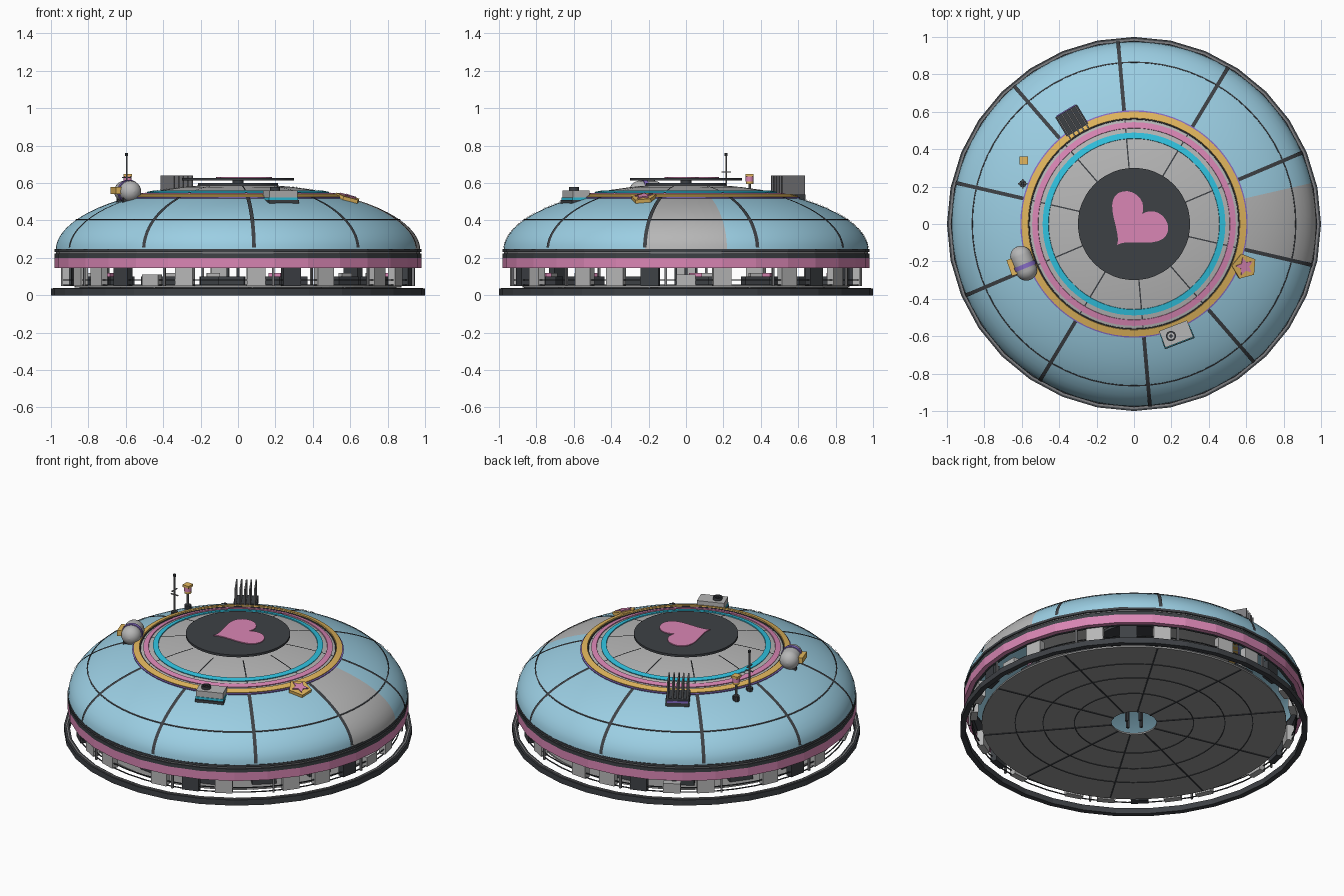
import bpy, bmesh, math
from math import sin, cos, radians, pi
from mathutils import Matrix, Vector

if "Cube" in bpy.data.objects:
    bpy.data.objects.remove(bpy.data.objects["Cube"])


def material(name, r, g, b):
    m = bpy.data.materials.new(name)
    m.use_nodes = True
    m.diffuse_color = (r, g, b, 1)
    m.node_tree.nodes["Principled BSDF"].inputs["Base Color"].default_value = (r, g, b, 1)
    return m


BLUE = material("sky blue", .33, .62, .77)
GREY = material("light grey", .47, .47, .47)
DARK = material("charcoal", .048, .053, .06)
FLOOR = material("floor grey", .3, .3, .3)
MID = material("mid grey", .2, .2, .21)
PINK = material("pink", .7, .24, .46)
GOLD = material("gold", .76, .47, .11)
CYAN = material("cyan", .03, .54, .74)
PURPLE = material("purple", .24, .15, .56)


def finish(name, bm, mats, smooth=False):
    me = bpy.data.meshes.new(name)
    bmesh.ops.recalc_face_normals(bm, faces=bm.faces)
    bm.to_mesh(me)
    bm.free()
    for m in mats:
        me.materials.append(m)
    ob = bpy.data.objects.new(name, me)
    bpy.context.collection.objects.link(ob)
    if smooth:
        bpy.ops.object.select_all(action='DESELECT')
        ob.select_set(True)
        bpy.context.view_layer.objects.active = ob
        bpy.ops.object.shade_smooth_by_angle(angle=radians(35))
    return ob


def lathe(name, profile, mats, segs=32, closed=True, smooth=False, M=Matrix(), rule=None, start=0):
    """Spin a radius/height profile about the z axis."""
    bm = bmesh.new()
    angles = [start + 2 * pi * i / segs for i in range(segs)]
    rings = [[bm.verts.new(M @ Vector((r * cos(a), r * sin(a), z))) for a in angles] for r, z in profile]
    pairs = list(zip(rings, rings[1:])) + ([(rings[-1], rings[0])] if closed else [])
    for j, (low, high) in enumerate(pairs):
        for i in range(segs):
            k = (i + 1) % segs
            f = bm.faces.new((low[i], low[k], high[k], high[i]))
            if rule:
                f.material_index = rule(j, angles[i])
    bmesh.ops.remove_doubles(bm, verts=bm.verts, dist=1e-6)
    return finish(name, bm, mats, smooth)


def band(name, r0, r1, z0, z1, mat, segs=32, smooth=False, M=Matrix()):
    return lathe(name, [(r0, z0), (r0, z1), (r1, z1), (r1, z0)], [mat], segs, True, smooth, M)


def boxes(name, parts, mat, M=Matrix()):
    """parts: (centre, size) pairs, or (centre, size, matrix)."""
    bm = bmesh.new()
    for p in parts:
        frame = p[2] if len(p) > 2 else M
        bmesh.ops.create_cube(bm, matrix=frame @ Matrix.Translation(p[0]) @ Matrix.Diagonal((*p[1], 1)))
    return finish(name, bm, [mat])


def plate(name, outline, depth, mat, M):
    """Extruded flat outline."""
    bm = bmesh.new()
    f = bm.faces.new([bm.verts.new((x, y, 0)) for x, y in outline])
    top = bmesh.ops.extrude_face_region(bm, geom=[f])["geom"]
    bmesh.ops.translate(bm, verts=[v for v in top if isinstance(v, bmesh.types.BMVert)], vec=(0, 0, depth))
    bm.transform(M)
    return finish(name, bm, [mat])


def spot(deg, r, z, tilt=0):
    """Frame with local x pointing outward from the dome axis."""
    return (Matrix.Rotation(radians(deg), 4, 'Z') @ Matrix.Translation((r, 0, z))
            @ Matrix.Rotation(radians(tilt), 4, 'Y'))


# Dome shell
RIM, BASE_Z, RISE = .975, .24, .355


def on_dome(r, lift=0):
    t = math.acos(r / RIM)
    return r + lift * .3, BASE_Z + RISE * sin(t) + lift


radii = [RIM * cos(i * pi / 36) for i in range(11)] + [.6, .56, .5, .4, .3, .2, .1, .0001]


def dome_rule(j, a):
    deg = math.degrees(a) % 360
    return 1 if radii[j] < .59 or deg < 12.9 or deg > 346.9 else 0


lathe("dome", [on_dome(r) for r in radii], [BLUE, GREY], 180, False, True, rule=dome_rule, start=radians(-13))


# Dome seams
def seams(name, r0, r1, width, steps):
    bm = bmesh.new()
    for k in range(10):
        R = Matrix.Rotation(radians(23 + 36 * k), 4, 'Z')
        last = None
        for i in range(steps + 1):
            t = math.acos(r0 / RIM) * (1 - i / steps) + math.acos(r1 / RIM) * i / steps
            x, z = (RIM + .005) * cos(t), BASE_Z + (RISE + .005) * sin(t)
            row = [bm.verts.new(R @ Vector((x, s * width / 2, z))) for s in (-1, 1)]
            if last:
                bm.faces.new((last[0], last[1], row[1], row[0]))
            last = row
    return finish(name, bm, [DARK])


seams("dome_seams", .6, .974, .02, 14)
seams("cap_seams", .28, .56, .007, 6)


def dome_ring(name, r0, r1, lift, mat):
    lathe(name, [on_dome(r0), on_dome(r0, lift), on_dome(r1, lift), on_dome(r1)], [mat], 72, True, True)


dome_ring("panel_ring_seam", .862, .868, .003, DARK)
dome_ring("gold_ring", .563, .598, .011, GOLD)
dome_ring("gold_ring_gasket", .558, .563, .005, DARK)
dome_ring("purple_ring", .598, .606, .006, PURPLE)
dome_ring("pink_ring", .512, .543, .005, PINK)
dome_ring("cyan_ring", .456, .487, .005, CYAN)

# Top emblem disc
band("disc_pedestal", .0001, .215, .57, .6, DARK, 48, True)
band("disc_hub", .0001, .03, .59, .62, DARK, 16, True)
band("top_disc", .0001, .3, .614, .628, DARK, 48, True)
heart = []
for i in range(48):
    t = 2 * pi * i / 48
    heart.append((.0108 * 16 * sin(t) ** 3,
                  .0096 * (13 * cos(t) - 5 * cos(2 * t) - 2 * cos(3 * t) - cos(4 * t)) + .016))
plate("heart", heart, .005, PINK, Matrix.Translation((0, 0, .628)) @ Matrix.Rotation(radians(-39), 4, 'Z'))

# Rim bands and ground ring
band("upper_rim", .94, .98, .232, .247, DARK)
band("rim_groove", .94, .972, .222, .232, MID)
band("lower_rim", .94, .98, .2, .222, DARK)
band("pink_band", .955, .98, .147, .2, PINK)
band("rim_lining", .935, .955, .147, .23, DARK)
band("ground_ring", .968, 1, 0, .035, DARK)
band("ground_ring_lip", .978, .99, .035, .04, MID)

# Floor with ribs underneath
band("floor", .13, .875, .042, .052, FLOOR, 64)
for r in (.34, .52, .68):
    band("floor_seam", r, r + .005, .039, .042, DARK, 64)
boxes("floor_ribs", [((.5, 0, .041), (.74, .008, .005), Matrix.Rotation(radians(23 + 36 * k), 4, 'Z'))
                     for k in range(10)], DARK)
boxes("core_posts", [((.055, 0, .09), (.015, .015, .11), Matrix.Rotation(k * pi / 2, 4, 'Z'))
                     for k in range(4)], DARK)

# Wall panels (G light, D dark, L low, . open), struts, rails and consoles
light, dark, struts, consoles, screens = [], [], [], [], []
for k, kind in enumerate("GDG.GGDLG." * 3):
    turn = Matrix.Rotation(radians(-84 + 12 * k), 4, 'Z')
    height = .06 if kind == "L" else .1
    if kind != ".":
        (dark if kind == "D" else light).append(((.92, 0, .05 + height / 2), (.04, .1, height), turn))
    if k % 3 == 0:
        struts.append(((.94, .09, .1), (.012, .012, .1), turn))
    if k % 2:
        consoles.append(((.8, .05, .075), (.06, .14, .05), turn))
        screens.append(((.8, .05, .11), (.03, .07, .02), turn))
boxes("light_wall_panels", light, GREY)
boxes("dark_wall_panels", dark, DARK)
boxes("wall_struts", struts, MID)
boxes("consoles", consoles, DARK)
boxes("console_screens", screens[::3], PINK)
boxes("console_vents", screens[1::3], GREY)
for z in (.052, .08):
    band("rail", .93, .936, z, z + .005, DARK, 48)

# Cooling unit
M = spot(-69, .63, .472)
boxes("cooler_base", [((0, 0, .018), (.11, .17, .036))], DARK, M)
boxes("cooler_body", [((0, 0, .062), (.095, .16, .054))], GREY, M)
boxes("cooler_stripe", [((0, 0, .045), (.102, .166, .014))], CYAN, M)
F = M @ Matrix.Translation((0, -.03, .088))
band("cooler_fan", .019, .027, 0, .018, DARK, 20, True, F)
band("cooler_fan_hub", .0001, .009, 0, .014, DARK, 12, True, F)

# Radiator rack
M = spot(121, .635, .49)
boxes("radiator_base", [((.01, 0, .025), (.12, .135, .05))], DARK, M)
boxes("radiator_stripe", [((.071, 0, .03), (.008, .12, .012))], PURPLE, M)
boxes("radiator_fins", [((0, -.056 + .028 * i, .095), (.14, .008, .11)) for i in range(5)], MID, M)

# Pressure tank
M = (Matrix.Translation((-.59, -.21, .555)) @ Matrix.Rotation(radians(-68), 4, 'Z')
     @ Matrix.Rotation(pi / 2, 4, 'Y'))
ends = [(max(.0001, .058 * cos(t)), .058 * sin(t) + (.038 if i > 6 else -.038))
        for i, t in enumerate([-pi / 2 + pi * j / 13 for j in range(14)])]
lathe("tank", ends, [GREY], 24, False, True, M)
band("tank_strap", .05, .062, .005, .028, PURPLE, 24, True, M)
M = spot(199.5, .64, .5)
boxes("tank_bracket", [((.05, 0, .06), (.035, .09, .035))], GOLD, M)
boxes("tank_feet", [((0, s * .045, 0), (.06, .02, .05)) for s in (-1, 1)], DARK, M)

# Antenna mast
M = Matrix.Translation((-.595, .215, .48))
band("antenna_foot", .0001, .02, 0, .045, DARK, 8, False, M)
band("antenna_mast", .0001, .005, 0, .27, MID, 8, True, M)
band("antenna_tip", .0001, .008, .265, .28, DARK, 8, True, M)
boxes("antenna_bars", [((0, 0, .18), (.006, .05, .006)), ((0, 0, .15), (.05, .006, .006))], MID, M)

# Beacon lamp
M = Matrix.Translation((-.59, .34, .48))
band("beacon_foot", .0001, .02, 0, .04, DARK, 10, False, M)
band("beacon_post", .0001, .007, 0, .12, MID, 8, True, M)
band("beacon_collar", .0001, .02, .115, .128, GOLD, 12, True, M)
band("beacon_lamp", .0001, .021, .128, .155, PINK, 12, True, M)
boxes("beacon_cap", [((0, 0, .162), (.044, .044, .014))], GOLD, M)


# Pentagon badge with a star inlay on the slope
def points(count, even, odd):
    return [((odd if i % 2 else even) * cos(2 * pi * i / count), (odd if i % 2 else even) * sin(2 * pi * i / count))
            for i in range(count)]


turn = Matrix.Rotation(radians(-19), 4, 'Z')
plate("badge", points(5, .07, .07), .028, GOLD, spot(-21, .625, .502, 17) @ turn)
plate("badge_star", points(10, .05, .024), .006, PINK, spot(-21, .633, .529, 17) @ turn)
